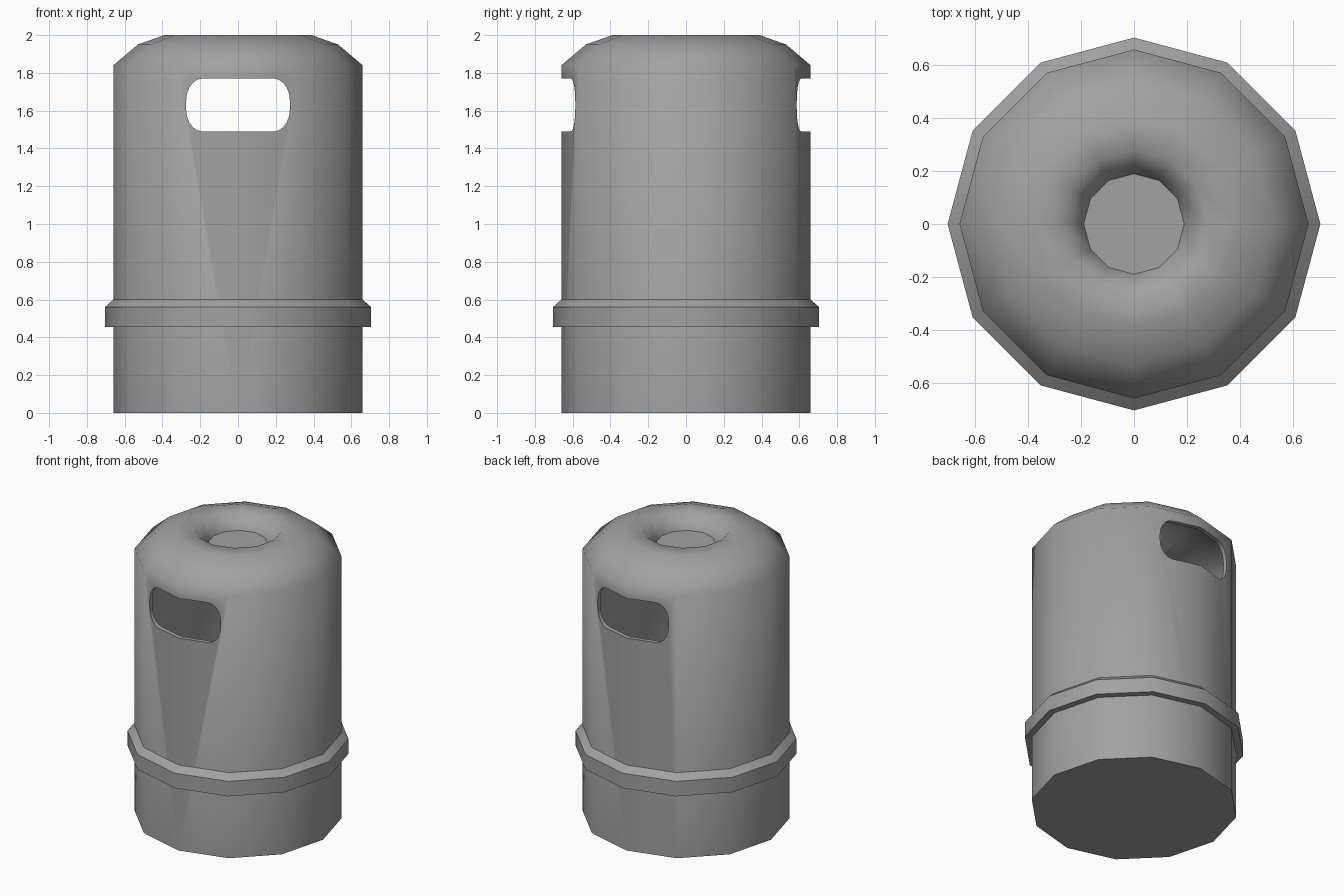
import bpy
import bmesh
import math

SIDES = 12

default = bpy.data.objects.get("Cube")
if default:
    bpy.data.objects.remove(default, do_unlink=True)

grey = bpy.data.materials.new("grey_metal")
grey.use_nodes = True
colour = (0.36, 0.36, 0.36, 1)
grey.diffuse_color = colour
grey.node_tree.nodes["Principled BSDF"].inputs["Base Color"].default_value = colour


def add_object(name, bm):
    bmesh.ops.recalc_face_normals(bm, faces=bm.faces)
    mesh = bpy.data.meshes.new(name)
    bm.to_mesh(mesh)
    bm.free()
    mesh.materials.append(grey)
    obj = bpy.data.objects.new(name, mesh)
    bpy.context.collection.objects.link(obj)
    return obj


def lathe(name, profile, closed=False):
    """Turn (radius, z) points around the vertical axis."""
    bm = bmesh.new()
    rings = []
    for r, z in profile:
        rings.append([bm.verts.new((r * math.cos(a), r * math.sin(a), z))
                      for a in (math.tau * i / SIDES for i in range(SIDES))])
    pairs = list(zip(rings, rings[1:]))
    if closed:
        pairs.append((rings[-1], rings[0]))
    else:
        bm.faces.new(rings[0])
        bm.faces.new(rings[-1])
    for low, high in pairs:
        for i in range(SIDES):
            j = (i + 1) % SIDES
            bm.faces.new((low[i], low[j], high[j], high[i]))
    return add_object(name, bm)


def smooth(obj, degrees):
    bpy.ops.object.select_all(action="DESELECT")
    obj.select_set(True)
    bpy.context.view_layer.objects.active = obj
    bpy.ops.object.shade_smooth_by_angle(angle=math.radians(degrees))


# Hollow body with domed top and a sloping recess
outer = [(0.66, 0), (0.66, 1.84), (0.53, 1.95), (0.39, 2), (0.28, 2), (0.19, 1.905)]
inner = [(0.19, 1.87), (0.27, 1.965), (0.38, 1.965), (0.515, 1.92), (0.63, 1.825), (0.63, 0.03)]
body = lathe("body", outer + inner)

# Rounded slot cutter running front to back
bm = bmesh.new()
outline = []
for k, (sx, sz) in enumerate([(1, 1), (-1, 1), (-1, -1), (1, -1)]):
    for i in range(6):
        a = math.pi / 2 * (k + i / 5)
        outline.append(bm.verts.new((sx * 0.19 + 0.085 * math.cos(a), -1,
                                     1.63 + sz * 0.02 + 0.12 * math.sin(a))))
face = bm.faces.new(outline)
extruded = bmesh.ops.extrude_face_region(bm, geom=[face])["geom"]
bmesh.ops.translate(bm, vec=(0, 2, 0),
                    verts=[v for v in extruded if isinstance(v, bmesh.types.BMVert)])
cutter = add_object("slot_cutter", bm)

cut = body.modifiers.new("slots", "BOOLEAN")
cut.operation = "DIFFERENCE"
cut.solver = "EXACT"
cut.object = cutter
bpy.context.view_layer.objects.active = body
bpy.ops.object.modifier_apply(modifier=cut.name)
bpy.data.objects.remove(cutter, do_unlink=True)
smooth(body, 55)

# Flat floor of the top recess
lathe("recess_floor", [(0.19, 1.87), (0.19, 1.905)])

# Raised band with a chamfered upper edge
band = lathe("band", [(0.65, 0.455), (0.705, 0.455), (0.705, 0.56), (0.66, 0.6), (0.65, 0.6)],
             closed=True)
smooth(band, 35)
